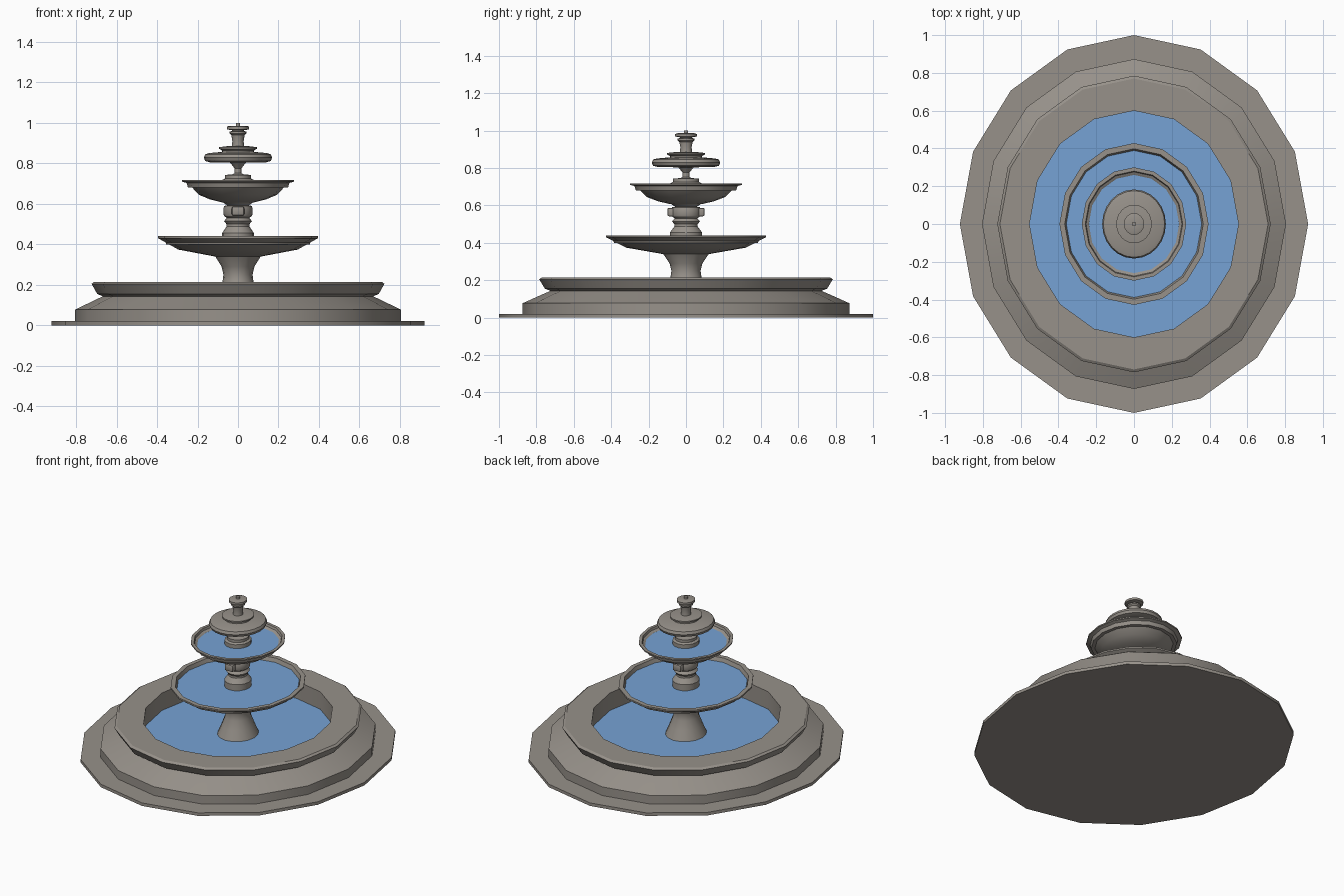
import bpy, bmesh, math

if "Cube" in bpy.data.objects:
    bpy.data.objects.remove(bpy.data.objects["Cube"])

SIDES = 16
XS = 0.922   # the whole fountain is slightly oval


def material(name, rgb):
    m = bpy.data.materials.new(name)
    m.diffuse_color = (*rgb, 1)
    m.use_nodes = True
    m.node_tree.nodes["Principled BSDF"].inputs["Base Color"].default_value = m.diffuse_color
    return m


stone = material("stone_grey", (0.31, 0.285, 0.255))
water = material("water_blue", (0.18, 0.365, 0.665))


def lathe(name, profile, mat, sides=SIDES, smooth=True):
    """Revolve (radius, z) points round the z axis; radius 0 closes to a point."""
    bm = bmesh.new()
    rings = []
    for r, z in profile:
        if r == 0:
            rings.append([bm.verts.new((0, 0, z))] * sides)
        else:
            rings.append([bm.verts.new((XS * r * math.sin(2 * math.pi * i / sides),
                                        r * math.cos(2 * math.pi * i / sides), z))
                          for i in range(sides)])
    for a, b in zip(rings, rings[1:]):
        for i in range(sides):
            j = (i + 1) % sides
            quad = list(dict.fromkeys((a[i], b[i], b[j], a[j])))
            if len(quad) > 2:
                bm.faces.new(quad)
    bmesh.ops.recalc_face_normals(bm, faces=bm.faces)
    # open surfaces such as water face upward
    if len(profile) == 2:
        for f in bm.faces:
            if f.normal.z < 0:
                f.normal_flip()
    return finish(name, bm, mat, smooth)


def finish(name, bm, mat, smooth=True):
    me = bpy.data.meshes.new(name)
    bm.to_mesh(me)
    bm.free()
    me.materials.append(mat)
    ob = bpy.data.objects.new(name, me)
    bpy.context.collection.objects.link(ob)
    if smooth:
        bpy.ops.object.select_all(action='DESELECT')
        ob.select_set(True)
        bpy.context.view_layer.objects.active = ob
        bpy.ops.object.shade_smooth_by_angle(angle=math.radians(30))
    return ob


# ground slab
lathe("base_slab", [(0, 0), (1, 0), (1, 0.02), (0, 0.02)], stone)

# main basin: stepped foot, sloped waist, flared rim, inner wall and floor
lathe("basin", [(0.873, 0.02), (0.873, 0.077), (0.80, 0.11), (0.725, 0.143),
                (0.755, 0.155), (0.785, 0.205), (0.77, 0.215), (0.60, 0.215),
                (0.60, 0.09), (0, 0.09)], stone)
lathe("basin_water", [(0.60, 0.1), (0, 0.1)], water)

# pedestal
lathe("pedestal", [(0.135, 0.09), (0.105, 0.16), (0.083, 0.215), (0.078, 0.25),
                   (0.088, 0.29), (0.125, 0.345)], stone)

# lower bowl
lathe("lower_bowl", [(0, 0.34), (0.13, 0.341), (0.32, 0.374), (0.428, 0.43),
                     (0.428, 0.44), (0.398, 0.44), (0.385, 0.40), (0, 0.40)], stone)
lathe("lower_bowl_water", [(0.389, 0.415), (0, 0.415)], water)

# middle column between the bowls
lathe("middle_column", [(0.086, 0.40), (0.086, 0.455), (0.062, 0.487), (0.062, 0.50),
                        (0.075, 0.515), (0.06, 0.53), (0.074, 0.54), (0.078, 0.55),
                        (0.078, 0.577), (0.074, 0.59), (0.058, 0.593), (0.08, 0.607),
                        (0.08, 0.62)], stone)

# small bosses on the front and back of the column
for side, label in ((-1, "front"), (1, "back")):
    bm = bmesh.new()
    bmesh.ops.create_cube(bm, size=1)
    for v in bm.verts:
        v.co.x *= 0.062
        v.co.y = side * 0.077 + v.co.y * 0.046
        v.co.z = 0.564 + v.co.z * 0.045
    bmesh.ops.bevel(bm, geom=bm.edges[:], offset=0.009, segments=2,
                    affect='EDGES', profile=0.5)
    finish(label + "_boss", bm, stone)

# upper bowl
lathe("upper_bowl", [(0, 0.605), (0.085, 0.607), (0.15, 0.622), (0.21, 0.645),
                     (0.245, 0.68), (0.27, 0.702), (0.30, 0.71), (0.30, 0.718),
                     (0.28, 0.718), (0.268, 0.68), (0, 0.68)], stone)
lathe("upper_bowl_water", [(0.272, 0.693), (0, 0.693)], water)

# stem carrying the top dish
lathe("upper_stem", [(0.085, 0.68), (0.085, 0.718), (0.07, 0.725), (0.07, 0.743),
                     (0.03, 0.746), (0.018, 0.752), (0.018, 0.775), (0.03, 0.79),
                     (0.045, 0.805)], stone)

# rounded top dish with its smaller tier
lathe("top_dish", [(0, 0.803), (0.15, 0.805), (0.176, 0.812), (0.183, 0.828),
                   (0.176, 0.845), (0.155, 0.851), (0.085, 0.857), (0.085, 0.864),
                   (0.102, 0.872), (0.102, 0.88), (0.06, 0.885), (0, 0.885)], stone, 24)

# finial
lathe("finial", [(0.034, 0.88), (0.03, 0.91), (0.036, 0.94), (0.045, 0.948),
                 (0.045, 0.957), (0.032, 0.96), (0.032, 0.964), (0.058, 0.968),
                 (0.058, 0.982), (0.045, 0.986), (0.012, 0.986), (0.012, 1.0),
                 (0, 1.0)], stone)
